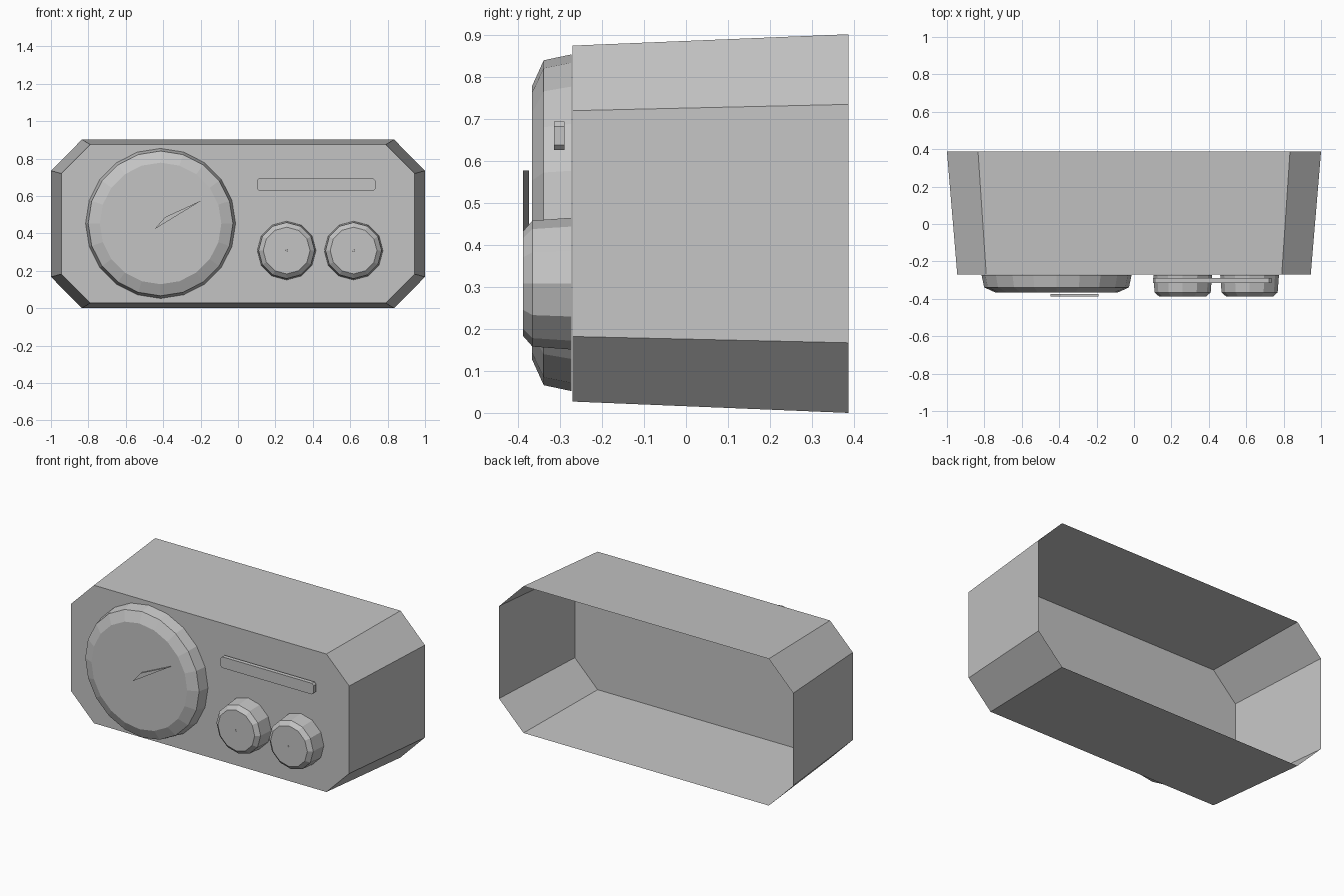
import bpy, bmesh, math

cube = bpy.data.objects.get("Cube")
if cube:
    bpy.data.objects.remove(cube, do_unlink=True)

grey = bpy.data.materials.new("light grey")
grey.use_nodes = True
colour = (0.55, 0.55, 0.55, 1)
grey.diffuse_color = colour
grey.node_tree.nodes["Principled BSDF"].inputs["Base Color"].default_value = colour


def loft(name, rings, cap_start=False, cap_end=True):
    """Join equal-length rings of points with quads and optional end caps."""
    bm = bmesh.new()
    loops = [[bm.verts.new(p) for p in ring] for ring in rings]
    n = len(loops[0])
    for a, b in zip(loops, loops[1:]):
        for i in range(n):
            j = (i + 1) % n
            bm.faces.new((a[i], a[j], b[j], b[i]))
    if cap_start:
        bm.faces.new(loops[0])
    if cap_end:
        bm.faces.new(loops[-1])
    bmesh.ops.recalc_face_normals(bm, faces=bm.faces)
    mesh = bpy.data.meshes.new(name)
    bm.to_mesh(mesh)
    bm.free()
    mesh.materials.append(grey)
    obj = bpy.data.objects.new(name, mesh)
    bpy.context.collection.objects.link(obj)
    return obj


def octagon(y, cx, cz, w, h, cut_x, cut_z):
    """Rectangle of half size w, h with cut corners, facing the front."""
    a, b = w - cut_x, h - cut_z
    corners = [(w, -b), (w, b), (a, h), (-a, h), (-w, b), (-w, -b), (-a, -h), (a, -h)]
    return [(cx + x, y, cz + z) for x, z in corners]


def circle(y, cx, cz, r, sides):
    steps = [2 * math.pi * i / sides for i in range(sides)]
    return [(cx + r * math.cos(t), y, cz + r * math.sin(t)) for t in steps]


def turned(name, cx, cz, sides, profile):
    return loft(name, [circle(y, cx, cz, r, sides) for r, y in profile], cap_start=True)


# Tapered housing, open at the back
loft("housing", [octagon(0.387, 0, 0.451, 1, 0.451, 0.166, 0.167),
                 octagon(-0.27, 0, 0.451, 0.945, 0.424, 0.155, 0.155)])

# Large dial
turned("dial", -0.414, 0.453, 20, [(0.401, -0.273), (0.387, -0.339), (0.325, -0.367)])

# Needle plate on the dial
needle = [(-0.446, 0.422), (-0.39, 0.487), (-0.191, 0.578)]
loft("needle", [[(x, y, z) for x, z in needle] for y in (-0.374, -0.388)], cap_start=True)

# Two control knobs with a tiny centre mark
for side, cx in (("right", 0.26), ("left", 0.618)):
    turned(side + "_knob", cx, 0.308, 12,
           [(0.157, -0.273), (0.15, -0.366), (0.125, -0.388), (0.006, -0.388), (0.005, -0.387)])

# Slim tuning bar with cut corners
loft("tuning_bar", [octagon(y, 0.418, 0.66, 0.317, 0.034, 0.012, 0.012) for y in (-0.29, -0.315)],
     cap_start=True)
